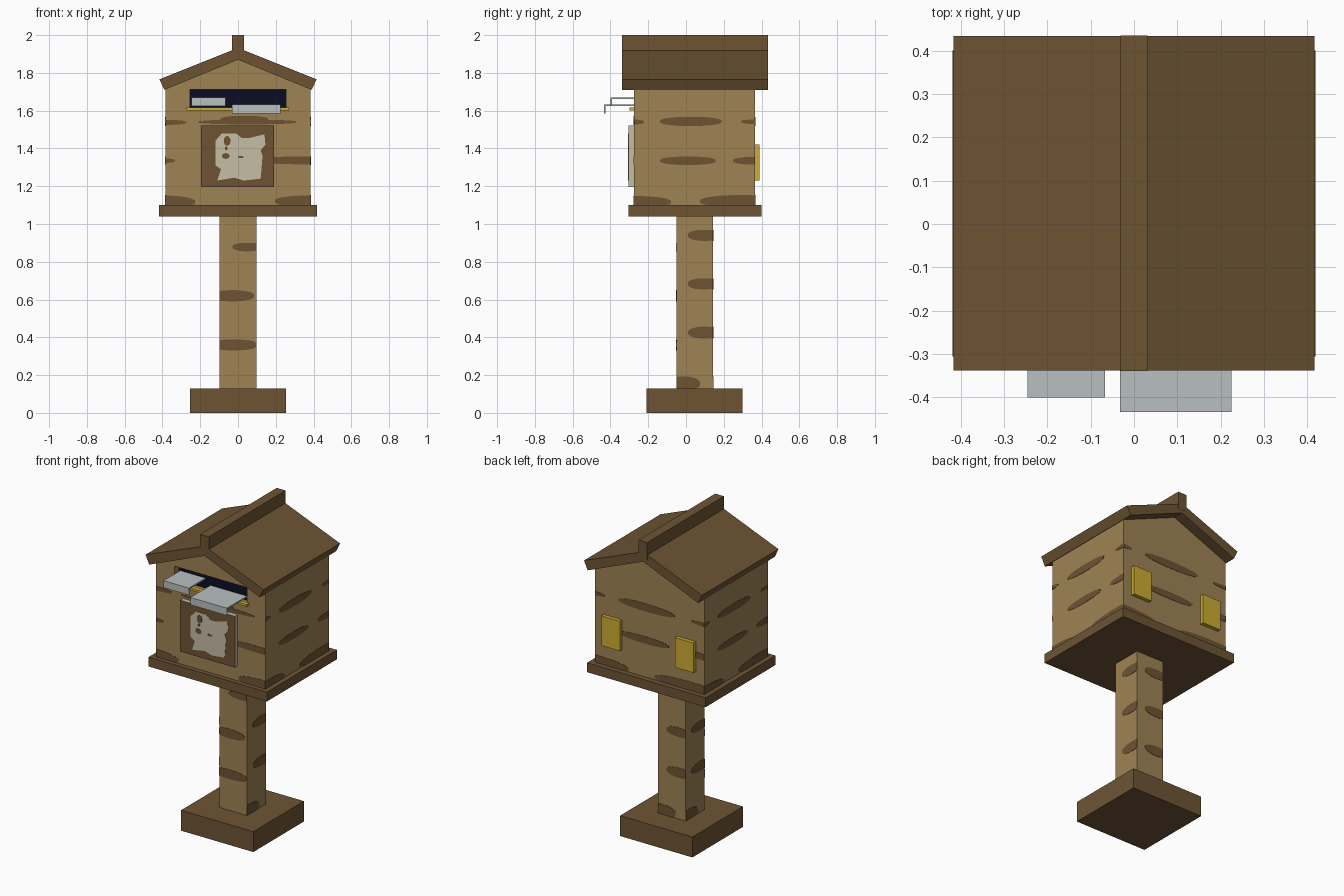
import bpy, bmesh, math
from mathutils import Vector

if "Cube" in bpy.data.objects:
    bpy.data.objects.remove(bpy.data.objects["Cube"], do_unlink=True)


def material(name, r, g, b):
    lin = [((c / 255 + 0.055) / 1.055) ** 2.4 if c > 10 else c / 255 / 12.92 for c in (r, g, b)]
    m = bpy.data.materials.new(name)
    m.use_nodes = True
    m.diffuse_color = (*lin, 1)
    m.node_tree.nodes["Principled BSDF"].inputs["Base Color"].default_value = (*lin, 1)
    return m


TAN = material("tan wood", 159, 131, 84)
BROWN = material("brown wood", 109, 84, 52)
NAVY = material("dark slot", 11, 13, 36)
GREY = material("letter grey", 184, 191, 191)
PAPER = material("aged paper", 197, 189, 165)
YELLOW = material("yellow brass", 205, 172, 50)


def finish(name, bm, mats):
    bmesh.ops.recalc_face_normals(bm, faces=bm.faces)
    mesh = bpy.data.meshes.new(name)
    bm.to_mesh(mesh)
    bm.free()
    for m in mats:
        mesh.materials.append(m)
    ob = bpy.data.objects.new(name, mesh)
    bpy.context.collection.objects.link(ob)
    return ob


def extrude_outline(bm, points, step):
    """Closed slab: a flat outline pushed along step."""
    face = bm.faces.new([bm.verts.new(p) for p in points])
    new = bmesh.ops.extrude_face_region(bm, geom=[face], use_keep_orig=True)["geom"]
    bmesh.ops.translate(bm, vec=step, verts=[v for v in new if isinstance(v, bmesh.types.BMVert)])


def prism(name, profile, y0, y1, mat):
    """Outline in x, z extruded along y."""
    bm = bmesh.new()
    extrude_outline(bm, [(x, y0, z) for x, z in profile], Vector((0, y1 - y0, 0)))
    return finish(name, bm, [mat])


def box(name, x0, x1, y0, y1, z0, z1, mat):
    return prism(name, [(x0, z0), (x1, z0), (x1, z1), (x0, z1)], y0, y1, mat)


def mirrored(half):
    return half + [(-x, z) for x, z in reversed(half) if x > 0]


# stand
box("base", -0.255, 0.255, -0.21, 0.30, 0, 0.13, BROWN)
box("post", -0.097, 0.097, -0.05, 0.143, 0.13, 1.04, TAN)
box("floor_board", -0.418, 0.418, -0.305, 0.40, 1.04, 1.10, BROWN)

# house with a recessed slot
house = prism("house", mirrored([(0.385, 1.10), (0.385, 1.72), (0, 1.876)]), -0.275, 0.365, TAN)
cutter = box("slot_cutter", -0.255, 0.255, -0.4, -0.225, 1.605, 1.712, TAN)
cutter.hide_render = True
cut = house.modifiers.new("slot", "BOOLEAN")
cut.object, cut.solver = cutter, "EXACT"
bpy.context.view_layer.objects.active = house
bpy.ops.object.modifier_apply(modifier=cut.name)
bpy.data.objects.remove(cutter, do_unlink=True)
box("slot_back", -0.255, 0.255, -0.231, -0.224, 1.605, 1.712, NAVY)

# roof and ridge
prism("roof", [(0, 1.87), (0.39, 1.71), (0.416, 1.766), (0, 1.932),
               (-0.416, 1.766), (-0.39, 1.71)], -0.338, 0.434, BROWN)
box("ridge_beam", -0.031, 0.031, -0.339, 0.435, 1.89, 2.0, BROWN)

# brass sill and rear plates
box("slot_sill", -0.273, 0.27, -0.298, -0.27, 1.602, 1.616, YELLOW)
for side, s in (("left", 1), ("right", -1)):
    x0, x1 = sorted((s * 0.195, s * 0.325))
    box("rear_plate_" + side, x0, x1, 0.36, 0.389, 1.23, 1.42, YELLOW)


# letters with a folded-down front edge
def letter(name, x0, x1, front, top, drop):
    bm = bmesh.new()
    t = 0.009
    side = [(-0.232, top), (front, top), (front, top - drop), (front + t, top - drop),
            (front + t, top - t), (-0.232, top - t)]
    extrude_outline(bm, [(x0, y, z) for y, z in side], Vector((x1 - x0, 0, 0)))
    finish(name, bm, [GREY])


letter("upper_letter", -0.245, -0.067, -0.40, 1.67, 0.045)
letter("lower_letter", -0.032, 0.225, -0.434, 1.633, 0.047)

# notice board: brown front, pale edges
board = box("notice_board", -0.195, 0.19, -0.304, -0.27, 1.195, 1.522, PAPER)
board.data.materials.append(BROWN)
for f in board.data.polygons:
    f.material_index = 1 if f.normal.y < -0.5 else 0
prism("notice_paper", [(-.12, 1.44), (-.085, 1.48), (-.01, 1.48), (.02, 1.455), (.06, 1.455),
                       (.14, 1.475), (.145, 1.42), (.12, 1.39), (.13, 1.36), (.12, 1.24),
                       (.03, 1.23), (-.02, 1.245), (-.11, 1.23), (-.09, 1.29), (-.12, 1.31)],
      -0.306, -0.302, PAPER)


def grain(name, origin, u_dir, half, marks, mat=BROWN, z_min=0, lift=0.002):
    """Thin rounded streaks on a wall; marks are (start, end, height, thickness), clipped at edges."""
    bm = bmesh.new()
    u_dir = Vector(u_dir)
    out = u_dir.cross(Vector((0, 0, 1)))
    for u0, u1, z, h in marks:
        mid, r = (u0 + u1) / 2, (u1 - u0) / 2
        pts = []
        for i in range(16):
            a = math.tau * (i + 0.5) / 16
            c, s = math.cos(a), math.sin(a)
            u = max(-1, min(1, mid + r * c)) * half
            v = max(z_min, z + h / 2 * math.copysign(abs(s) ** 0.8, s))
            p = Vector(origin) + u_dir * u + Vector((0, 0, v)) - out * 0.002
            if not pts or (p - pts[-1]).length > 1e-4:
                pts.append(p)
        if (pts[0] - pts[-1]).length < 1e-4:
            pts.pop()
        extrude_outline(bm, pts, out * (0.002 + lift))
    finish(name, bm, [mat])


# worn spots on the notice
grain("notice_spots", (0, -0.305, 0), (1, 0, 0), 1,
      [(-.075, -.04, 1.44, .05), (-.085, -.045, 1.36, .03), (0, .03, 1.355, .012),
       (-.07, -.055, 1.40, .02)], lift=0.003)

# wood grain on the house walls, in fractions of the half width
front_marks = [(-1.4, -.7, 1.538, .028), (-.56, .82, 1.54, .026), (-.25, .42, 1.555, .036),
               (-1.3, -.86, 1.335, .026), (.25, 1.5, 1.337, .042),
               (-1.5, -.58, 1.115, .072), (.5, 1.4, 1.12, .062)]
wall_marks = [(-1.3, -.83, 1.54, .028), (-.58, .46, 1.543, .05), (.76, 1.4, 1.542, .026),
              (-.58, .36, 1.335, .046), (.63, 1.4, 1.335, .042),
              (-1.5, -.38, 1.115, .066), (.08, 1.5, 1.12, .068)]
grain("front_grain", (0, -0.275, 0), (1, 0, 0), 0.385, front_marks, z_min=1.1)
grain("back_grain", (0, 0.365, 0), (-1, 0, 0), 0.385, wall_marks, z_min=1.1)
grain("left_grain", (0.385, 0.045, 0), (0, 1, 0), 0.32, wall_marks, z_min=1.1)
grain("right_grain", (-0.385, 0.045, 0), (0, -1, 0), 0.32, wall_marks, z_min=1.1)

# wood grain on the post
post_front = [(-.32, 1.4, .878, .046), (-1.5, .9, .62, .06), (-1.6, 1.1, .36, .06)]
post_side = [(-.4, 1.5, .94, .06), (-.4, 1.4, .683, .06), (-.38, 1.5, .425, .064),
             (-1.6, .3, .155, .078)]
grain("post_grain_front", (0, -0.05, 0), (1, 0, 0), 0.097, post_front, z_min=0.13)
grain("post_grain_back", (0, 0.143, 0), (-1, 0, 0), 0.097, post_side, z_min=0.13)
grain("post_grain_left", (0.097, 0.0465, 0), (0, 1, 0), 0.0965, post_side, z_min=0.13)
grain("post_grain_right", (-0.097, 0.0465, 0), (0, -1, 0), 0.0965, post_side, z_min=0.13)
